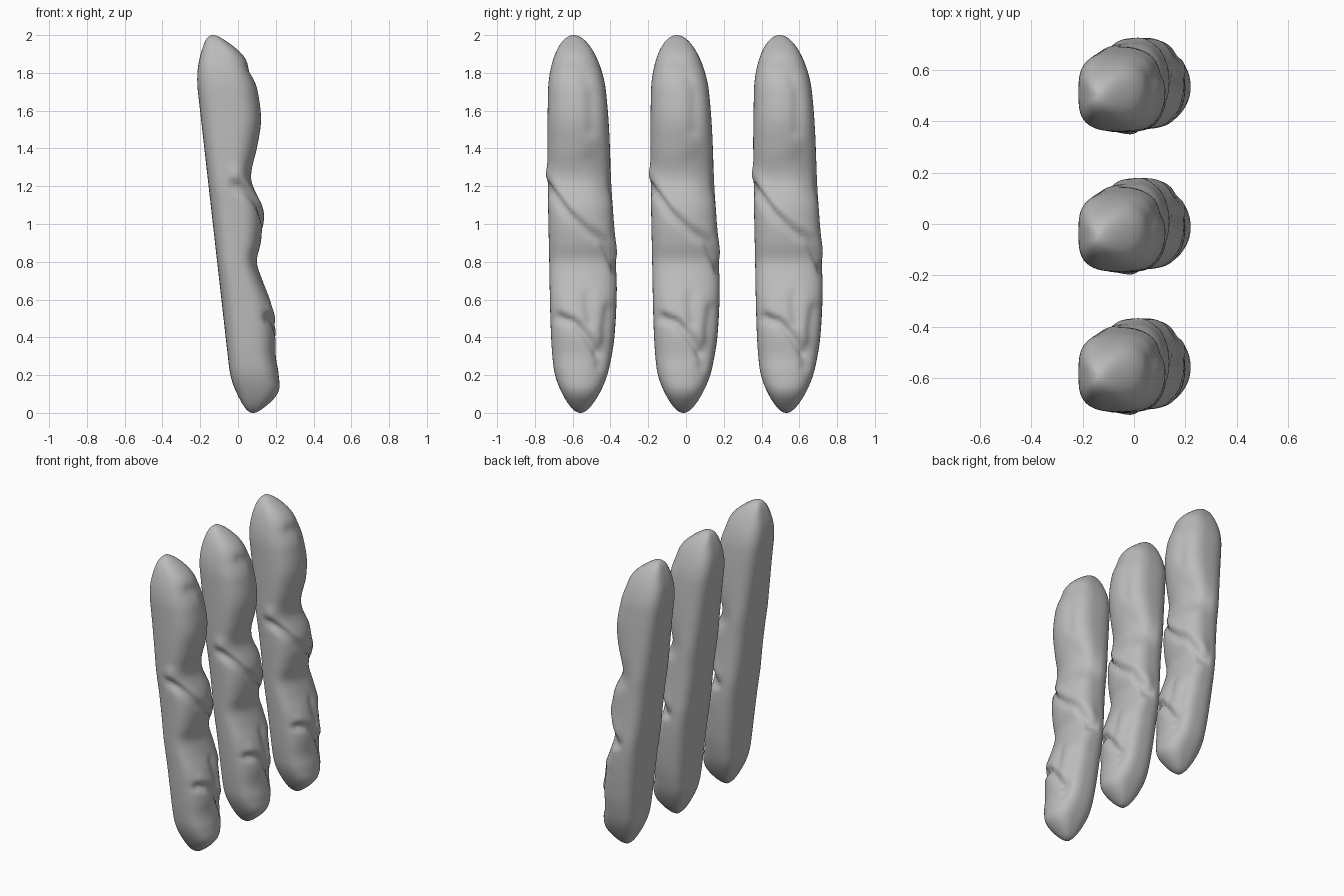
import bpy, bmesh, math
from mathutils import Vector
from mathutils.geometry import intersect_point_line

cube = bpy.data.objects.get("Cube")
if cube:
    bpy.data.objects.remove(cube, do_unlink=True)

RINGS, SIDES = 130, 72
HEIGHT = 2.0

# Crust line along the domed side: (z, x)
CRUST = [(0, .18), (.1, .235), (.2, .218), (.3, .2), (.4, .2), (.5, .19), (.6, .17),
         (.7, .13), (.8, .1), (.9, .12), (1, .13), (1.1, .12), (1.24, .07), (1.4, .1),
         (1.55, .122), (1.7, .105), (1.8, .079), (1.9, .058), (2, -.02)]
# Side lines: (z, y)
SIDE_FRONT = [(0, -.12), (.2, -.157), (.4, -.175), (.8, -.185), (1.4, -.195), (1.8, -.19), (2, -.19)]
SIDE_BACK = [(0, .08), (.2, .125), (.4, .16), (.7, .172), (1.2, .145), (1.6, .125), (2, .08)]

# Creases and swellings in the crust: path in (y, z), width, depth
MAIN = [(-.2, 1.21), (-.08, 1.05), (.02, .96), (.1, .91), (.17, .76)]
STROKES = [
    (MAIN, .022, .024),
    ([(y, z + .055) for y, z in MAIN], .04, -.012),
    ([(-.13, .5), (-.06, .48), (0, .42), (.07, .32)], .024, .026),
    ([(-.1, .55), (0, .49), (.08, .4)], .035, -.01),
    ([(.02, .62), (.03, .48)], .03, .016),
    ([(.13, .55), (.1, .35), (.08, .25)], .03, .014),
    ([(-.08, 1.82), (0, 1.79), (.04, 1.7), (.04, 1.5)], .035, .01),
    ([(.05, 1.34), (.13, 1.2)], .06, .014),
]


def sample(line, z):
    """Smooth value of a profile line at height z."""
    i = max(k for k in range(len(line) - 1) if line[k][0] <= z or k == 0)
    (z0, v0), (z1, v1) = line[i], line[i + 1]

    def slope(k):
        a, b = line[max(k - 1, 0)], line[min(k + 1, len(line) - 1)]
        return (b[1] - a[1]) / (b[0] - a[0])

    h = z1 - z0
    t = (z - z0) / h
    return (v0 * (1 + 2 * t) * (1 - t) ** 2 + v1 * t * t * (3 - 2 * t)
            + h * slope(i) * t * (1 - t) ** 2 - h * slope(i + 1) * t * t * (1 - t))


def cap(z, top=.3, bottom=.25):
    """Rounding factor of the two ends."""
    d = max((z - HEIGHT + top) / top, (bottom - z) / bottom, 0)
    return math.sqrt(max(1 - d * d, 0))


def stroke_depth(y, z):
    """Total inward dent from all crust strokes."""
    p, total = Vector((y, z, 0)), 0
    for path, width, depth in STROKES:
        near = 1
        for a, b in zip(path, path[1:]):
            a, b = Vector((*a, 0)), Vector((*b, 0))
            t = intersect_point_line(p, a, b)[1]
            near = min(near, (p - a.lerp(b, min(max(t, 0), 1))).length)
        total += depth * math.exp(-(near / width) ** 2)
    return total


def section_point(z, angle):
    """Point of a cross-section: flat base toward -x, dome toward +x."""
    base, crust = -.02 - .113 * z, sample(CRUST, z)
    front, back = sample(SIDE_FRONT, z), sample(SIDE_BACK, z)
    mid_x, mid_y = (base + crust) / 2, (front + back) / 2
    c, s = math.cos(angle), math.sin(angle)
    power = 2.75 - .5 * c
    r = (abs(c) ** power + abs(s) ** power) ** (-1 / power)
    k = cap(z)
    half_x, half_y = (crust - base) / 2, (back - front) / 2
    facing = min(max((c + .2) / .5, 0), 1)
    if facing > 0:
        r -= facing * stroke_depth(mid_y + s * r * half_y * k, z) / .16
    return Vector((mid_x + c * r * half_x * k, mid_y + s * r * half_y * k, z))


def loaf_mesh():
    bm = bmesh.new()
    rings = []
    for i in range(1, RINGS):
        # Rings crowd together at the rounded ends
        u = i / RINGS
        z = HEIGHT * (.5 * u + .25 * (1 - math.cos(math.pi * u)))
        z = z if .1 < u < .9 else HEIGHT * (round(u) + (1 if u < .5 else -1) * z_ease(u))
        rings.append([bm.verts.new(section_point(z, math.tau * j / SIDES)) for j in range(SIDES)])
    for low, high in zip(rings, rings[1:]):
        for j in range(SIDES):
            n = (j + 1) % SIDES
            bm.faces.new((low[j], low[n], high[n], high[j]))
    for ring, z in ((rings[0], 0), (rings[-1], HEIGHT)):
        tip = bm.verts.new(section_point(z, 0))
        for j in range(SIDES):
            bm.faces.new((ring[j], ring[(j + 1) % SIDES], tip))
    bmesh.ops.recalc_face_normals(bm, faces=bm.faces)
    mesh = bpy.data.meshes.new("loaf")
    bm.to_mesh(mesh)
    bm.free()
    return mesh


def z_ease(u):
    """Quadratic run-in from an end, joining the even spacing."""
    e = min(u, 1 - u)
    join = .05 + .25 * (1 - math.cos(math.pi * .1))
    return join * (e / .1) ** 2


# Crust material
crust = bpy.data.materials.new("grey_crust")
crust.use_nodes = True
grey = (.5, .5, .5, 1)
crust.diffuse_color = grey
crust.node_tree.nodes["Principled BSDF"].inputs["Base Color"].default_value = grey

# Three equal loaves in a row
mesh = loaf_mesh()
mesh.materials.append(crust)
for name, y in (("front_loaf", -.545), ("middle_loaf", 0), ("back_loaf", .545)):
    loaf = bpy.data.objects.new(name, mesh)
    loaf.location.y = y + .006
    bpy.context.collection.objects.link(loaf)
mesh.shade_smooth()
